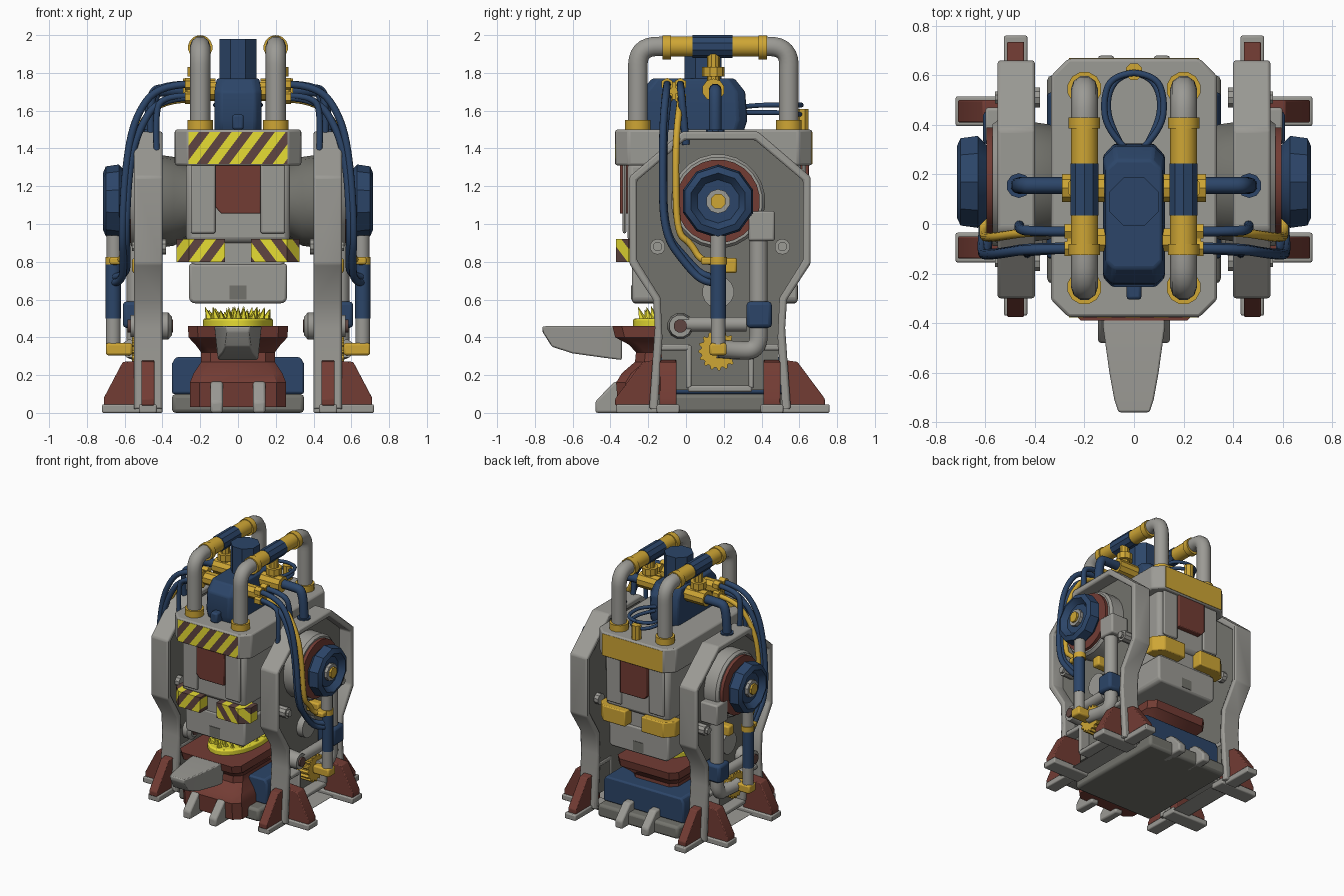
import bpy, bmesh, math, random
from mathutils import Vector, Matrix

if "Cube" in bpy.data.objects:
    bpy.data.objects.remove(bpy.data.objects["Cube"])
random.seed(4)

def mat(name, r, g, b):
    m = bpy.data.materials.new(name)
    m.diffuse_color = (r, g, b, 1)
    m.use_nodes = True
    m.node_tree.nodes["Principled BSDF"].inputs["Base Color"].default_value = m.diffuse_color
    return m
GREY = mat("steel_grey", .33, .325, .30)
DARK = mat("shadow_grey", .17, .17, .15)
BLUE = mat("navy_blue", .025, .06, .14)
RED = mat("rust_red", .17, .045, .034)
GOLD = mat("pipe_gold", .62, .38, .035)
YEL = mat("hazard_yellow", .82, .74, .035)
BROWN = mat("stripe_brown", .115, .06, .052)

def finish(name, bm, m, bevel=0, mirror=False, extra=None):
    bmesh.ops.recalc_face_normals(bm, faces=bm.faces)
    me = bpy.data.meshes.new(name)
    bm.to_mesh(me); bm.free()
    ob = bpy.data.objects.new(name, me)
    bpy.context.collection.objects.link(ob)
    me.materials.append(m)
    if extra: me.materials.append(extra)
    bpy.ops.object.select_all(action='DESELECT')
    ob.select_set(True); bpy.context.view_layer.objects.active = ob
    bpy.ops.object.shade_smooth_by_angle(angle=math.radians(35))
    if bevel:
        b = ob.modifiers.new("bevel", 'BEVEL')
        b.width = bevel; b.segments = 2; b.limit_method = 'ANGLE'
    if mirror: ob.modifiers.new("mirror", 'MIRROR')
    return ob

def loft(name, rings, m, bevel=0, mirror=False, closed=False):
    bm = bmesh.new()
    R = [[bm.verts.new(p) for p in r] for r in rings]
    n = len(R[0])
    for a, b in zip(R, R[1:] + (R[:1] if closed else [])):
        for i in range(n):
            bm.faces.new((a[i], a[(i+1) % n], b[(i+1) % n], b[i]))
    if not closed:
        bm.faces.new(R[0]); bm.faces.new(R[-1])
    return finish(name, bm, m, bevel, mirror)

def put(axis, p, d):
    u, v = p
    return {'x': (d, u, v), 'y': (u, d, v), 'z': (u, v, d)}[axis]

def prism(name, pts, axis, a, b, m, bevel=0, mirror=False):
    return loft(name, [[put(axis, p, d) for p in pts] for d in (a, b)], m, bevel, mirror)

def box(name, x, y, z, m, bevel=.012, mirror=False):
    return prism(name, [(x[0], y[0]), (x[1], y[0]), (x[1], y[1]), (x[0], y[1])], 'z', z[0], z[1], m, bevel, mirror)

def lathe(name, axis, c, prof, m, n=16, mirror=True):
    rings = [[put(axis, (c[0]+r*math.cos(2*math.pi*(i+.5)/n), c[1]+r*math.sin(2*math.pi*(i+.5)/n)), d)
              for i in range(n)] for d, r in prof]
    return loft(name, rings, m, 0, mirror)

def cyl(name, axis, c, a, b, r, m, n=16, mirror=True):
    return lathe(name, axis, c, [(a, r), (b, r)], m, n, mirror)

def tube(name, pts, r, m, mirror=True):
    cu = bpy.data.curves.new(name, 'CURVE')
    cu.dimensions = '3D'; cu.bevel_depth = r; cu.bevel_resolution = 3
    cu.use_fill_caps = True; cu.resolution_u = 6
    s = cu.splines.new('NURBS'); s.points.add(len(pts)-1)
    for q, p in zip(s.points, pts): q.co = (*p, 1)
    s.order_u = 3; s.use_endpoint_u = True
    ob = bpy.data.objects.new(name, cu)
    bpy.context.collection.objects.link(ob)
    bpy.ops.object.select_all(action='DESELECT')
    ob.select_set(True); bpy.context.view_layer.objects.active = ob
    bpy.ops.object.convert(target='MESH')
    ob = bpy.context.view_layer.objects.active
    ob.data.materials.clear(); ob.data.materials.append(m)
    bpy.ops.object.shade_smooth_by_angle(angle=math.radians(40))
    if mirror: ob.modifiers.new("mirror", 'MIRROR')

def hazard(name, plan, z0, z1, slope, period, mirror=False):
    # prism sliced along diagonals, alternate slices brown
    bm = bmesh.new()
    lo, hi = [[bm.verts.new((x, y, z)) for x, y in plan] for z in (z0, z1)]
    n = len(plan)
    for i in range(n): bm.faces.new((lo[i], lo[(i+1) % n], hi[(i+1) % n], hi[i]))
    bm.faces.new(lo); bm.faces.new(hi)
    for k in range(-60, 60):
        bmesh.ops.bisect_plane(bm, geom=bm.verts[:]+bm.edges[:]+bm.faces[:], dist=1e-6,
                               plane_co=(k*period/2, 0, 0), plane_no=Vector((1, 0, -slope)).normalized())
    for f in bm.faces:
        c = f.calc_center_median()
        f.material_index = math.floor((c.x-slope*c.z)/(period/2)) % 2
    finish(name, bm, YEL, 0, mirror, BROWN)

# Side frames: deep rim, recessed panel, bottom bar
C = .18
def sym(half): return [(C+u, z) for u, z in half] + [(C-u, z) for u, z in reversed(half)]
outer = sym([(.20, 1.49), (.48, 1.25), (.48, .79), (.355, .60), (.345, .45), (.375, .02)])
inner = sym([(.185, 1.445), (.44, 1.23), (.44, .81), (.315, .61), (.305, .40), (.33, .02)])
loft("side_frame_rim", [[(x, *p) for p in poly] for poly, x in
     ((outer, .40), (outer, .55), (inner, .55), (inner, .40))], GREY, .012, True, True)
prism("side_frame_panel", sym([(.19, 1.46), (.45, 1.24), (.45, .80), (.32, .61), (.31, .40), (.31, .12)]),
      'x', .415, .45, DARK, 0, True)
box("frame_bottom_bar", (.41, .53), (C-.17, C+.17), (.11, .145), GREY, .01, True)
for d in (-1, 1):
    box("frame_bottom_post", (.41, .53), sorted((C+d*.15, C+d*.18)), (.13, .36), GREY, .01, True)
    box("frame_bottom_ledge", (.41, .53), sorted((C+d*.16, C+d*.32)), (.33, .365), GREY, .01, True)
    # feet: plates and red gussets
    y = C+d*.275
    box("long_foot_plate", (.43, .525), sorted((C+d*.33, .195+d*.565)), (0, .045), GREY, .008, True)
    prism("long_foot_gusset", [(C+d*.34, .04), (C+d*.555, .04), (C+d*.555, .075), (C+d*.41, .27), (C+d*.34, .28)],
          'x', .443, .512, RED, .006, True)
    box("side_foot_plate", (.40, .72), (y-.06, y+.06), (0, .045), GREY, .008, True)
    prism("side_foot_gusset", [(.46, .04), (.71, .04), (.71, .08), (.61, .27), (.46, .28)],
          'y', y-.045, y+.045, RED, .006, True)
    # frame bolts
    cyl("frame_bolt", 'x', (C+d*.33, .88), .38, .54, .042, GREY, 10)
    cyl("frame_bolt_head", 'x', (C+d*.33, .88), .54, .56, .026, GREY, 8)

# Crown
cx, y0, y1, k = .335, -.375, .667, .07
octo = [(-cx, y0+k), (-cx+k, y0), (cx-k, y0), (cx, y0+k), (cx, y1-k), (cx-k, y1), (-cx+k, y1), (-cx, y1-k)]
prism("crown", octo, 'z', 1.31, 1.5, GREY, .012)
hazard("crown_hazard_plate", [(-.262, -.377), (.262, -.377), (.262, -.37), (-.262, -.37)], 1.318, 1.488, .75, .115)
box("crown_rear_plate", (-.262, .262), (.662, .669), (1.318, 1.488), GOLD, 0)

# Press body and ram
box("press_body", (-.275, .275), (-.31, .61), (.90, 1.33), GREY, .03)
box("body_waist", (-.245, .245), (-.28, .58), (.76, .93), GREY, .02)
prism("ram", [(-.26, .60), (-.24, .58), (.24, .58), (.26, .60), (.26, .79), (-.26, .79)], 'y', -.285, .59, GREY, .015)
box("ram_notch", (-.045, .045), (-.29, .594), (.60, .675), DARK, 0)
for ya, yb in ((-.35, -.30), (.60, .65)):
    prism("red_panel", [(-.12, 1.32), (-.12, 1.09), (-.09, 1.055), (.12, 1.055), (.12, 1.32)], 'y', ya, yb, RED, .006)
    box("panel_cheek", (.12, .25), (ya+.015, yb-.015), (.95, 1.32), GREY, .02, True)
hazard("front_bumper", [(.07, -.37), (.26, -.37), (.325, -.305), (.325, -.22), (.07, -.22)], .80, .92, -.75, .115, True)
prism("rear_bumper", [(.07, .66), (.26, .66), (.325, .595), (.325, .52), (.07, .52)], 'z', .80, .92, GOLD, .008, True)
lathe("axle_drum", 'x', (.17, 1.12), [(.2, .20), (.28, .20), (.34, .235), (.41, .245)], DARK, 18)

# Drive wheels on the outside
lathe("wheel_housing", 'x', (.17, 1.12), [(.44, .25), (.55, .25), (.57, .235)], GREY, 24)
cyl("wheel_red_ring", 'x', (.17, 1.12), .56, .595, .222, RED, 24)
lathe("drive_wheel", 'x', (.17, 1.12), [(.59, .15), (.63, .195), (.70, .185), (.715, .15), (.675, .115), (.675, .05)], BLUE, 10)
cyl("wheel_hub", 'x', (.17, 1.12), .66, .70, .065, GREY, 10)
cyl("wheel_hub_cap", 'x', (.17, 1.12), .69, .715, .042, GOLD, 8)

# Side piston, crank gear and exhaust pipe
cyl("piston_rod", 'z', (.655, .17), .79, .94, .042, GREY, 12)
cyl("piston_collar", 'z', (.655, .17), .785, .825, .048, GOLD, 12)
box("hose_end_fitting", (.60, .68), (.08, .17), (.785, .825), GOLD, .01, True)
cyl("piston_cylinder", 'z', (.66, .17), .50, .785, .042, BLUE, 12)
cyl("piston_lower_rod", 'z', (.66, .17), .36, .51, .04, GREY, 12)
box("piston_foot", (.56, .70), (.125, .215), (.305, .37), GOLD, .012, True)
teeth = []
for i in range(64):
    r = .105 if i % 4 < 2 else .09
    a = 2*math.pi*i/64
    teeth.append((.17+r*math.cos(a), .33+r*math.sin(a)))
prism("crank_gear", teeth, 'x', .45, .56, GOLD, 0, True)
cyl("cross_shaft", 'y', (.54, .47), -.03, .32, .04, GREY, 12)
lathe("shaft_bearing", 'x', (-.03, .46), [(.35, .05), (.37, .075), (.57, .06)], GREY, 12)
cyl("shaft_bearing_cap", 'x', (-.03, .46), .345, .585, .036, BROWN, 12)
cyl("panel_boss", 'x', (.17, .64), .44, .50, .085, GREY, 16)
box("pipe_box", (.45, .60), (.33, .47), (.91, 1.07), GREY, .012, True)
tube("exhaust_pipe", [(.54, .385, .95), (.54, .385, .5), (.54, .385, .33), (.55, .26, .33), (.57, .17, .34)], .05, GREY)
box("exhaust_coupling", (.46, .61), (.32, .455), (.45, .59), BLUE, .02, True)
box("gold_clip", (.45, .56), (.20, .27), (.74, .82), GOLD, .012, True)

# Top motor
my = [(-.125, -.22), (-.09, -.26), (.09, -.26), (.125, -.22), (.125, .28), (.08, .33), (-.08, .33), (-.125, .28)]
def ring(s, sy, z): return [(x*s, .05+(y-.05)*sy, z) for x, y in my]
loft("motor_block", [ring(1, .9, 1.48), ring(1, .98, 1.55), ring(1, .94, 1.70), ring(.9, .74, 1.77)], BLUE, .01)
cyl("motor_stack", 'z', (0, .09), 1.72, 1.98, .107, BLUE, 8, False)
box("motor_front_lug", (-.03, .03), (-.305, -.22), (1.5, 1.58), BLUE)

# Over-the-top pipes
px = .2
tube("over_pipe", [(px, -.255, 1.5), (px, -.255, 1.74), (px, -.255, 1.94), (px, -.05, 1.94), (px, .34, 1.94),
                   (px, .545, 1.94), (px, .545, 1.74), (px, .545, 1.5)], .054, GREY)
cyl("over_pipe_sleeve", 'y', (px, 1.94), -.11, .40, .055, GOLD)
cyl("over_pipe_band", 'y', (px, 1.94), .035, .245, .06, BLUE, 10)
for y in (-.125, .385): cyl("over_pipe_collar", 'y', (px, 1.935), y, y+.045, .065, GOLD)
for y in (-.255, .545):
    cyl("pipe_flange", 'z', (px, y), 1.495, 1.55, .07, GOLD, 12)
cyl("valve_stem", 'z', (.21, .145), 1.68, 1.90, .035, GOLD, 10)
cyl("valve_ring", 'z', (.21, .145), 1.78, 1.83, .06, GOLD, 10)
cyl("valve_body", 'x', (.145, 1.71), .12, .29, .06, GOLD, 10)
cyl("hose_manifold", 'x', (-.065, 1.705), .10, .27, .05, GOLD, 8)
for y, z in ((-.1, 1.74), (-.03, 1.74), (-.1, 1.67), (-.03, 1.67)):
    cyl("hose_nut", 'x', (y, z), .23, .28, .034, GOLD, 6)
tube("feed_arm", [(.24, .155, 1.71), (.38, .155, 1.71), (.465, .155, 1.70), (.465, .155, 1.46)], .034, BLUE)
cyl("feed_arm_flange", 'z', (.465, .155), 1.47, 1.50, .05, BLUE, 10)

# Side hoses
def hose(name, y, z, end_y, end_z, x, m, r=.02):
    tube(name, [(.24, y, z), (.42, y, z), (x-.06, y-.02, z-.17), (x-.01, y-.025, 1.32), (x+.01, y-.02, .95),
                (x, (y+end_y)/2-.03, end_z+.1), (x+.01, end_y-.06, end_z), (.66, end_y, end_z)], r, m)
hose("outer_hose", -.10, 1.74, .15, .69, .605, BLUE)
hose("inner_hose", -.095, 1.67, .15, .72, .585, BLUE)
hose("gold_hose", -.03, 1.66, .14, .80, .60, GOLD, .018)
tube("front_short_hose", [(.24, -.10, 1.68), (.40, -.11, 1.68), (.44, -.115, 1.58), (.43, -.12, 1.38)], .017, BLUE)
tube("rear_short_hose", [(.24, -.03, 1.74), (.42, -.03, 1.74), (.47, -.02, 1.64), (.46, -.0, 1.42)], .02, BLUE)

# Rear hose loop and fitting
tube("rear_hose_loop", [(.03, .30, 1.62), (.11, .38, 1.63), (.125, .50, 1.63), (.09, .60, 1.63), (0, .61, 1.63)], .013, BLUE)
tube("rear_lower_loop", [(.04, .30, 1.59), (.10, .40, 1.59), (.11, .52, 1.59), (.06, .60, 1.58), (0, .61, 1.58)], .013, BLUE)
cyl("rear_fitting", 'z', (0, .615), 1.49, 1.61, .036, GOLD, 8, False)

# Anvil: base, blue chest, red lofted block, horn, claws
box("anvil_base", (-.35, .35), (-.24, .60), (0, .10), DARK, .02)
prism("anvil_chest", [(-.35, .10), (.35, .10), (.35, .26), (.33, .295), (-.33, .295), (-.35, .26)], 'y', -.14, .53, BLUE, .012)
def slab(z, hx, a, b, c=.05):
    return [(-hx, a+c, z), (-hx+c, a, z), (hx-c, a, z), (hx, a+c, z), (hx, b-c, z), (hx-c, b, z), (-hx+c, b, z), (-hx, b-c, z)]
loft("anvil_body", [slab(.03, .255, -.36, .45), slab(.16, .255, -.37, .45), slab(.21, .235, -.34, .45), slab(.27, .195, -.27, .42),
                    slab(.32, .195, -.265, .42), slab(.36, .225, -.30, .46), slab(.40, .262, -.375, .51), slab(.46, .265, -.39, .52)], RED)
def horn(y, hx, zb, zt): return [(-hx, y, zt), (hx, y, zt), (hx*.85, y, zb), (-hx*.85, y, zb)]
loft("anvil_horn", [horn(-.34, .125, .28, .455), horn(-.42, .125, .29, .46), horn(-.60, .10, .315, .46),
                    horn(-.71, .08, .35, .46), horn(-.76, .065, .43, .458)], GREY, .008)
for a, b in ((-.48, -.30), (.68, .48)):
    s = 1 if b > a else -1
    prism("base_claw", [(a, 0), (b, 0), (b, .17), (a+s*.1, .165), (a, .06)], 'x', .08, .145, GREY, .012, True)

# Hot bed with flame spikes
bed = [(.185*math.cos(i*math.pi/10), .03+.31*math.sin(i*math.pi/10)) for i in range(20)]
prism("hot_bed", bed, 'z', .45, .50, YEL, .01)
bm = bmesh.new()
for i in range(44):
    a = i*2.4; q = .3+.7*math.sqrt(i/44); h = random.uniform(.05, .09)
    x, y = .17*q*math.cos(a), .03+.29*q*math.sin(a)
    rot = Matrix.Rotation(.35*q*math.cos(a), 4, 'Y') @ Matrix.Rotation(-.35*q*math.sin(a), 4, 'X')
    bmesh.ops.create_cone(bm, segments=5, radius1=.026, radius2=0, depth=h, cap_ends=True,
                          matrix=Matrix.Translation((x, y, .48+h/2)) @ rot)
finish("flame_spikes", bm, YEL)
